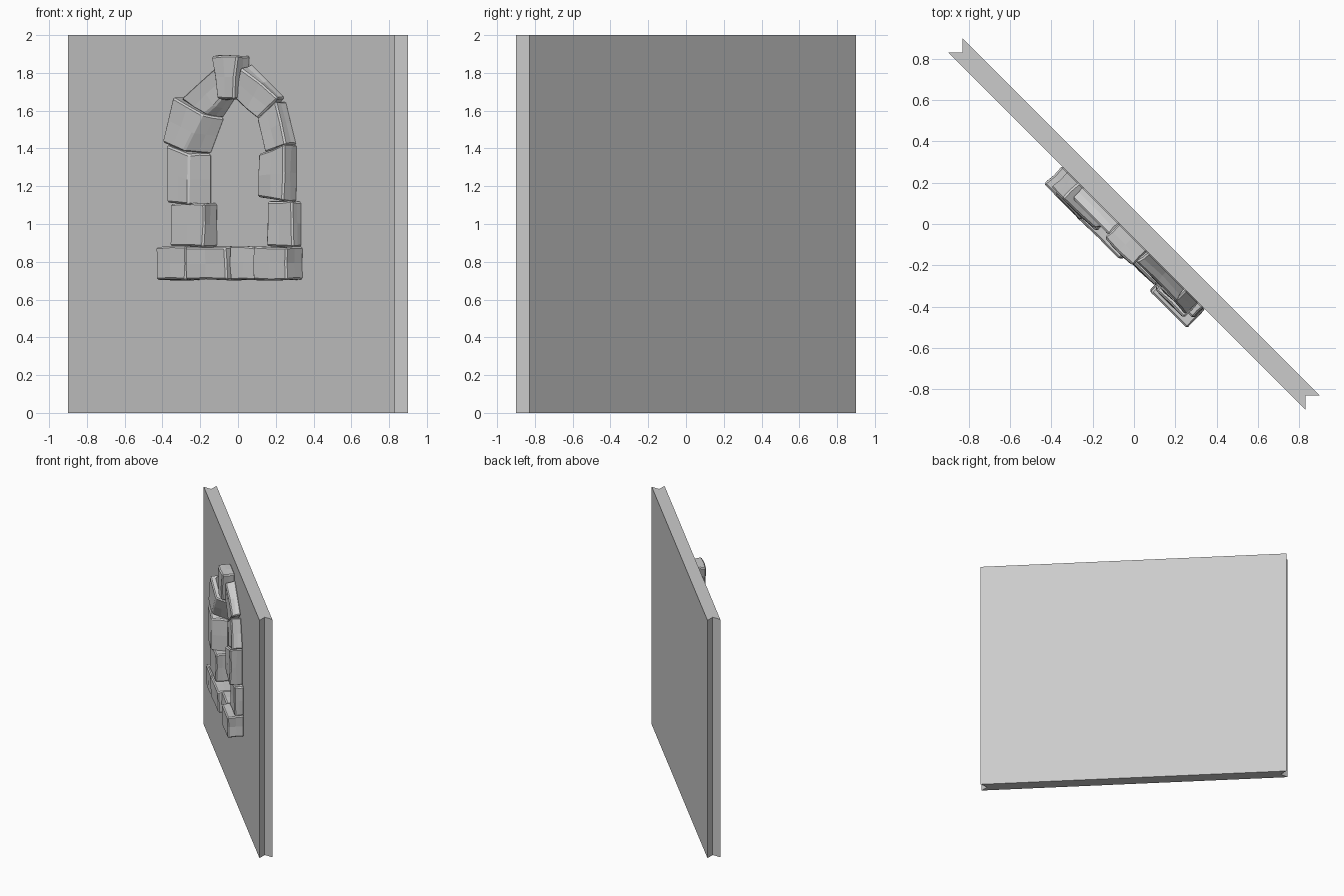
import bpy, bmesh, random
from mathutils import Vector

if "Cube" in bpy.data.objects:
    bpy.data.objects.remove(bpy.data.objects["Cube"])

random.seed(4)
S = 2 ** -0.5


def place(u, n, z):
    # u runs along the diagonal wall, n is the distance out of its front
    return Vector(((u - n) * S, (-u - n) * S, z))


def finish(name, bm):
    bmesh.ops.recalc_face_normals(bm, faces=bm.faces[:])
    me = bpy.data.meshes.new(name)
    bm.to_mesh(me)
    bm.free()
    ob = bpy.data.objects.new(name, me)
    bpy.context.collection.objects.link(ob)
    return ob


# Diagonal wall panel with notched ends
plan = [(-.90, .83), (.83, -.90), (.83, -.83), (.90, -.83), (-.83, .90), (-.83, .83)]
bm = bmesh.new()
base = bm.faces.new([bm.verts.new((x, y, 0)) for x, y in plan])
ext = bmesh.ops.extrude_face_region(bm, geom=[base], use_keep_orig=True)
top = [v for v in ext["geom"] if isinstance(v, bmesh.types.BMVert)]
bmesh.ops.translate(bm, verts=top, vec=(0, 0, 2))
finish("wall_panel", bm)


def stone(name, depth, front, back=None):
    # Rough block: outline at the front, optional outline where it meets the wall
    bm = bmesh.new()
    f = [bm.verts.new(place(u, depth, z)) for u, z in front]
    b = [bm.verts.new(place(u, .045, z)) for u, z in (back or front)]
    bm.faces.new(f)
    bm.faces.new(b[::-1])
    for i in range(4):
        j = (i + 1) % 4
        bm.faces.new((f[i], b[i], b[j], f[j]))
    bmesh.ops.subdivide_edges(bm, edges=bm.edges[:], cuts=1, use_grid_fill=True)
    for v in bm.verts:
        if -(v.co.x + v.co.y) * S > .06:
            v.co += place(*[random.uniform(-.005, .005) for _ in range(3)])
    ob = finish(name, bm)
    bev = ob.modifiers.new("chipped_edges", "BEVEL")
    bev.width = .009
    bev.segments = 1
    bev.limit_method = 'ANGLE'
    bev.angle_limit = .7


def block(name, depth, u0, u1, z0, z1):
    stone(name, depth, [(u0, z0), (u1, z0), (u1, z1), (u0, z1)])


# Window sill
for i, (d, u0, u1) in enumerate([(.17, -.445, -.225), (.17, -.225, .075),
                                 (.14, .075, .285), (.172, .285, .535)]):
    block(f"sill_stone_{i + 1}", d, u0, u1, .705, .88)

# Jambs
block("left_jamb_lower", .155, -.35, -.105, .88, 1.11)
stone("left_jamb_upper", .17, [(-.37, 1.11), (-.20, 1.10), (-.20, 1.37), (-.375, 1.415)],
      [(-.37, 1.11), (-.148, 1.10), (-.148, 1.37), (-.375, 1.415)])
block("right_jamb_lower", .12, .33, .525, .88, 1.12)
stone("right_jamb_upper", .15, [(.29, 1.14), (.49, 1.12), (.49, 1.42), (.30, 1.37)])

# Arch stones
stone("arch_left_lower", .155, [(-.41, 1.43), (-.25, 1.38), (-.12, 1.58), (-.33, 1.67)],
      [(-.41, 1.43), (-.15, 1.37), (-.05, 1.56), (-.33, 1.67)])
stone("arch_left_upper", .12, [(-.31, 1.66), (-.13, 1.58), (.01, 1.67), (-.05, 1.83)],
      [(-.31, 1.66), (-.06, 1.56), (.03, 1.66), (-.05, 1.83)])
stone("arch_right_upper", .12, [(.27, 1.56), (.42, 1.66), (.14, 1.83), (.09, 1.66)],
      [(.27, 1.56), (.40, 1.67), (.15, 1.85), (.09, 1.66)])
stone("arch_right_lower", .13, [(.33, 1.38), (.49, 1.42), (.41, 1.65), (.27, 1.56)])
stone("keystone", .147, [(-.01, 1.66), (.115, 1.66), (.14, 1.89), (-.055, 1.89)])
